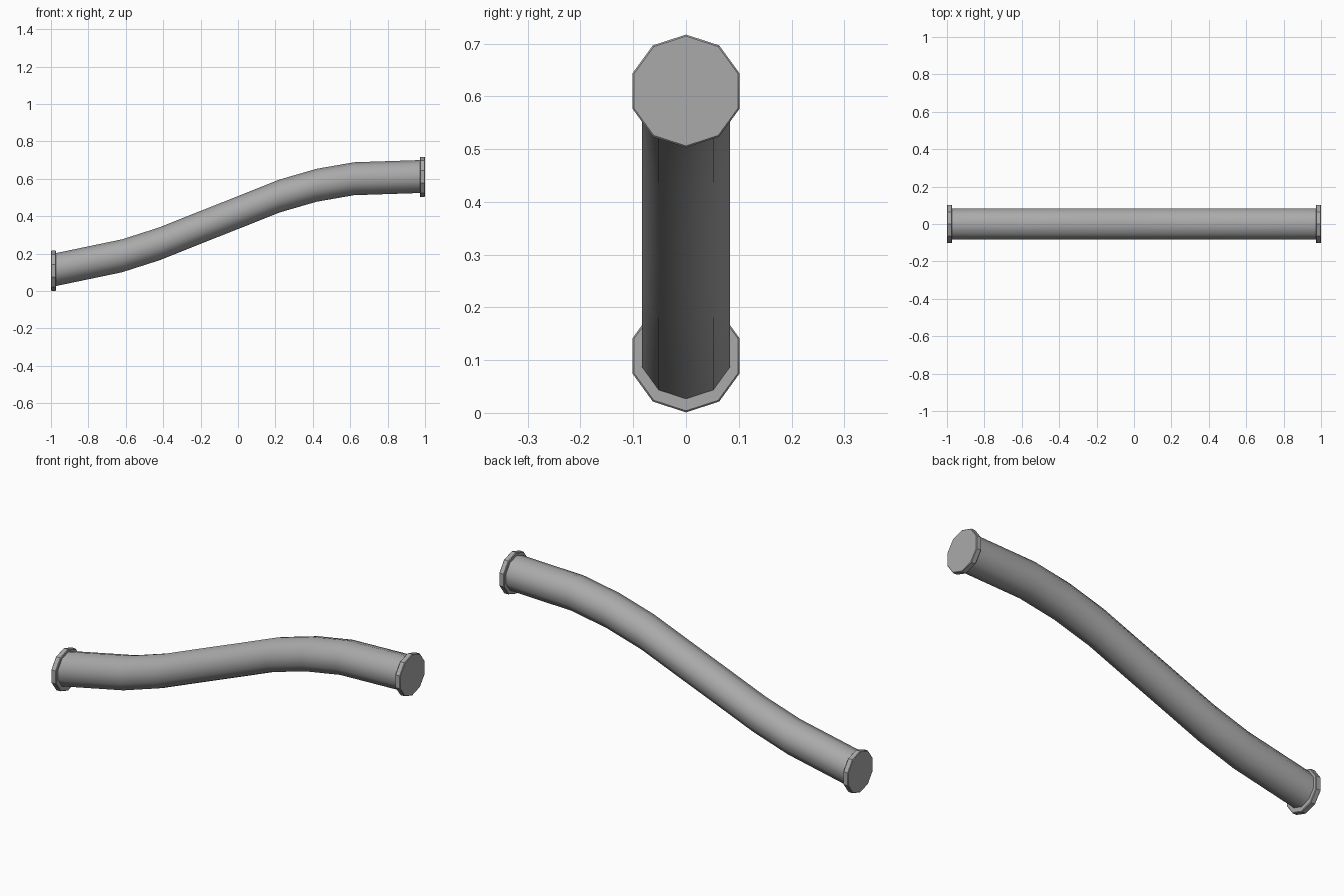
import bpy, bmesh
from math import sin, cos, pi, radians

cube = bpy.data.objects.get("Cube")
if cube:
    bpy.data.objects.remove(cube)

SIDES = 10
metal = bpy.data.materials.new("grey metal")
metal.use_nodes = True
metal.diffuse_color = (0.4, 0.4, 0.4, 1)
metal.node_tree.nodes["Principled BSDF"].inputs["Base Color"].default_value = (0.4, 0.4, 0.4, 1)


def loft(name, stations, smooth_angle):
    """Join upright ten-sided rings, given as (x, z, radius), and cap the ends."""
    bm = bmesh.new()
    rings = []
    for x, z, r in stations:
        angles = [2 * pi * i / SIDES for i in range(SIDES)]
        rings.append([bm.verts.new((x, r * sin(a), z + r * cos(a))) for a in angles])
    for a, b in zip(rings, rings[1:]):
        for i in range(SIDES):
            j = (i + 1) % SIDES
            bm.faces.new((a[i], a[j], b[j], b[i]))
    bm.faces.new(rings[0])
    bm.faces.new(rings[-1])
    bmesh.ops.recalc_face_normals(bm, faces=bm.faces)
    mesh = bpy.data.meshes.new(name)
    bm.to_mesh(mesh)
    bm.free()
    mesh.materials.append(metal)
    obj = bpy.data.objects.new(name, mesh)
    bpy.context.collection.objects.link(obj)
    bpy.ops.object.select_all(action='DESELECT')
    obj.select_set(True)
    bpy.context.view_layer.objects.active = obj
    bpy.ops.object.shade_smooth_by_angle(angle=radians(smooth_angle))
    return obj


# Bent pipe following a gentle S curve
path = [(-0.98, 0.113), (-0.62, 0.188), (-0.42, 0.252), (-0.2, 0.34), (0, 0.419),
        (0.22, 0.507), (0.42, 0.565), (0.62, 0.6), (0.98, 0.612)]
loft("pipe", [(x, z, 0.088) for x, z in path], 50)

# End flanges with slightly eased rims
for name, side, z in (("right_flange", -1, 0.108), ("left_flange", 1, 0.61)):
    profile = [(0.972, 0.104), (0.975, 0.107), (0.997, 0.107), (1.0, 0.104)]
    loft(name, [(side * x, z, r) for x, r in profile], 30)
